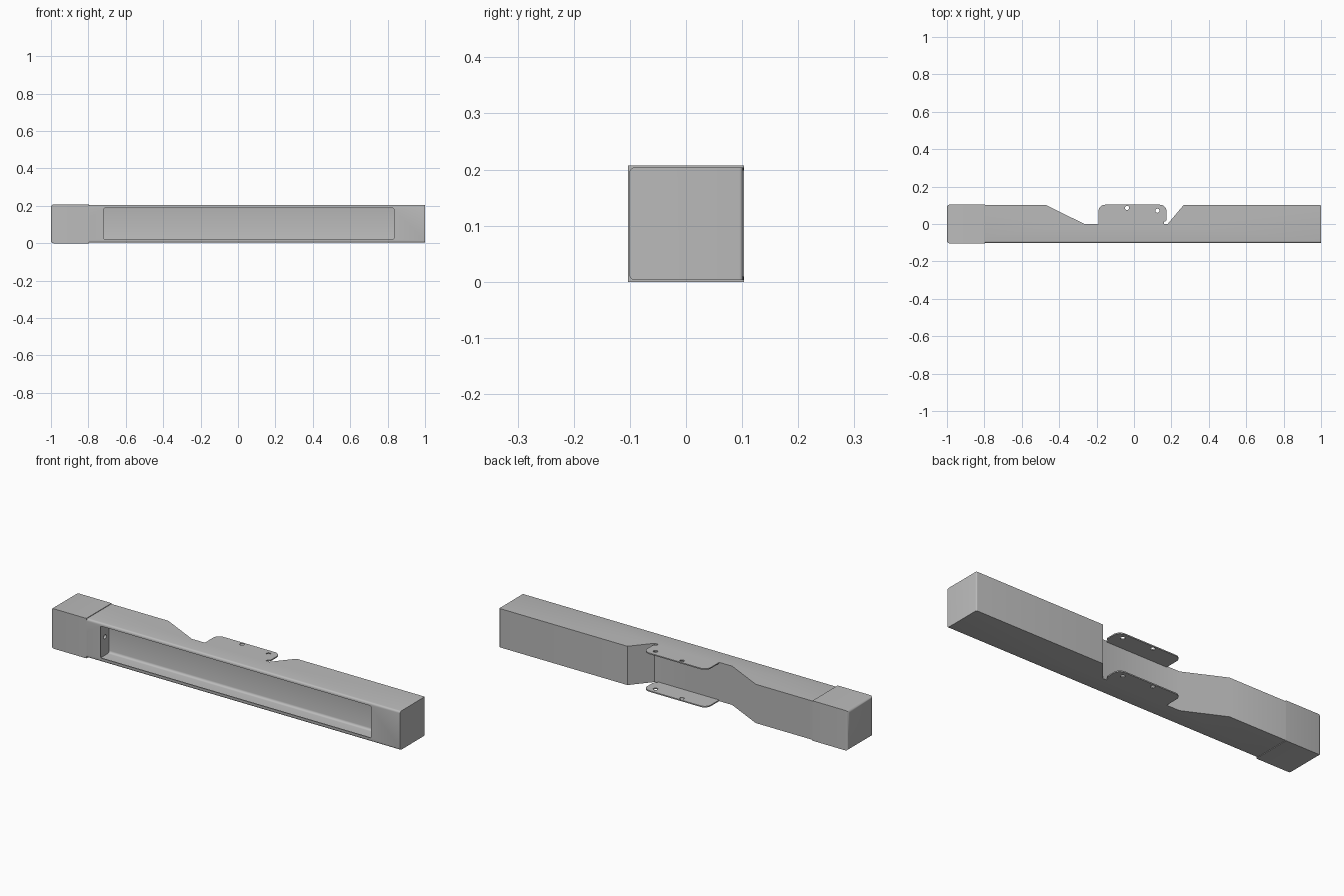
import bpy, bmesh
from math import pi, cos, sin, radians

cube = bpy.data.objects.get("Cube")
if cube:
    bpy.data.objects.remove(cube, do_unlink=True)

steel = bpy.data.materials.new("grey_steel")
steel.use_nodes = True
steel.diffuse_color = (0.5, 0.5, 0.5, 1)
steel.node_tree.nodes["Principled BSDF"].inputs["Base Color"].default_value = (0.5, 0.5, 0.5, 1)


def prism(name, outline, z0, z1, rounds=()):
    """Extrude an outline upward; rounds holds (edge test, radius) pairs."""
    bm = bmesh.new()
    face = bm.faces.new([bm.verts.new((x, y, z0)) for x, y in outline])
    top = bmesh.ops.extrude_face_region(bm, geom=[face])["geom"]
    bmesh.ops.translate(bm, vec=(0, 0, z1 - z0),
                        verts=[v for v in top if isinstance(v, bmesh.types.BMVert)])
    bmesh.ops.recalc_face_normals(bm, faces=bm.faces)
    for test, radius in rounds:
        edges = [e for e in bm.edges if test(*[v.co for v in e.verts])]
        bmesh.ops.bevel(bm, geom=edges, offset=radius, segments=4,
                        profile=0.5, affect='EDGES')
    mesh = bpy.data.meshes.new(name)
    bm.to_mesh(mesh)
    bm.free()
    mesh.materials.append(steel)
    obj = bpy.data.objects.new(name, mesh)
    bpy.context.collection.objects.link(obj)
    return obj


def box(name, x0, x1, y0, y1, z0, z1, rounds=()):
    return prism(name, [(x0, y0), (x1, y0), (x1, y1), (x0, y1)], z0, z1, rounds)


def drill(name, location, radius, depth, rotation=(0, 0, 0)):
    bpy.ops.mesh.primitive_cylinder_add(vertices=24, radius=radius, depth=depth,
                                        location=location, rotation=rotation)
    bpy.context.object.name = name
    bpy.context.object.data.materials.append(steel)
    return bpy.context.object


def activate(obj):
    bpy.ops.object.select_all(action='DESELECT')
    obj.select_set(True)
    bpy.context.view_layer.objects.active = obj


def cut(obj, cutters):
    for cutter in cutters:
        cutter.hide_render = True
        mod = obj.modifiers.new("cut", 'BOOLEAN')
        mod.operation, mod.solver, mod.object = 'DIFFERENCE', 'EXACT', cutter
        activate(obj)
        bpy.ops.object.modifier_apply(modifier=mod.name)
        bpy.data.objects.remove(cutter, do_unlink=True)


def smooth(obj):
    activate(obj)
    bpy.ops.object.shade_smooth_by_angle(angle=radians(30))


FRONT, BACK = -0.101, 0.101
LOW, HIGH = 0.003, 0.204
SHEET = 0.006


def along_x(y):
    return lambda a, b: abs(a.y - y) < 1e-4 and abs(b.y - y) < 1e-4 and abs(a.z - b.z) < 1e-4


def upright_at(x, y):
    return lambda a, b: all(abs(v.x - x) < 1e-4 and abs(v.y - y) < 1e-4 for v in (a, b))


# Long beam with the mounting notch in its back
body = prism("beam_body",
             [(-0.99, FRONT), (1, FRONT), (1, BACK), (0.265, BACK), (0.18, 0),
              (-0.265, 0), (-0.47, BACK), (-0.99, BACK)], LOW, HIGH,
             [(along_x(FRONT), 0.01), (upright_at(1, BACK), 0.006)])

# Hollow tray, its front window and the cable hole in the end wall
tray = box("tray_cutter", -0.734, 0.85, FRONT + SHEET, -SHEET, LOW + SHEET, HIGH - SHEET,
           [(along_x(-SHEET), 0.012)])
window = box("window_cutter", -0.718, 0.834, FRONT - 0.05, -0.06, 0.022, 0.188,
             [(lambda a, b: abs(a.y - b.y) > 0.01, 0.008)])
cable_hole = drill("cable_hole_cutter", (-0.75, -0.04, 0.105), 0.011, 0.08, (0, pi / 2, 0))
cut(body, [tray, window, cable_hole])
smooth(body)

# Sleeve cap over one end
cap = box("end_cap", -1, -0.797, -0.1035, 0.1035, 0, 0.207,
          [(lambda a, b: a.x < -0.99 and b.x < -0.99, 0.014)])
smooth(cap)


# Mounting tabs at the top and bottom of the notch
def arc(cx, cy, r, start, end, steps=8):
    angles = [radians(start + (end - start) * i / steps) for i in range(steps + 1)]
    return [(cx + r * cos(a), cy + r * sin(a)) for a in angles]


tab_outline = ([(-0.19, 0), (0.16, 0)] + arc(0.16, 0.026, 0.014, -90, 0)
               + arc(0.139, 0.068, 0.035, 0, 90)
               + arc(-0.155, 0.068, 0.035, 90, 180))
for name, z in (("lower_tab", LOW), ("upper_tab", HIGH - SHEET)):
    tab = prism(name, tab_outline, z, z + SHEET)
    cut(tab, [drill("bolt_hole_cutter", (x, y, z), 0.011, 0.05)
              for x, y in ((-0.037, 0.086), (0.125, 0.071))])
    smooth(tab)
